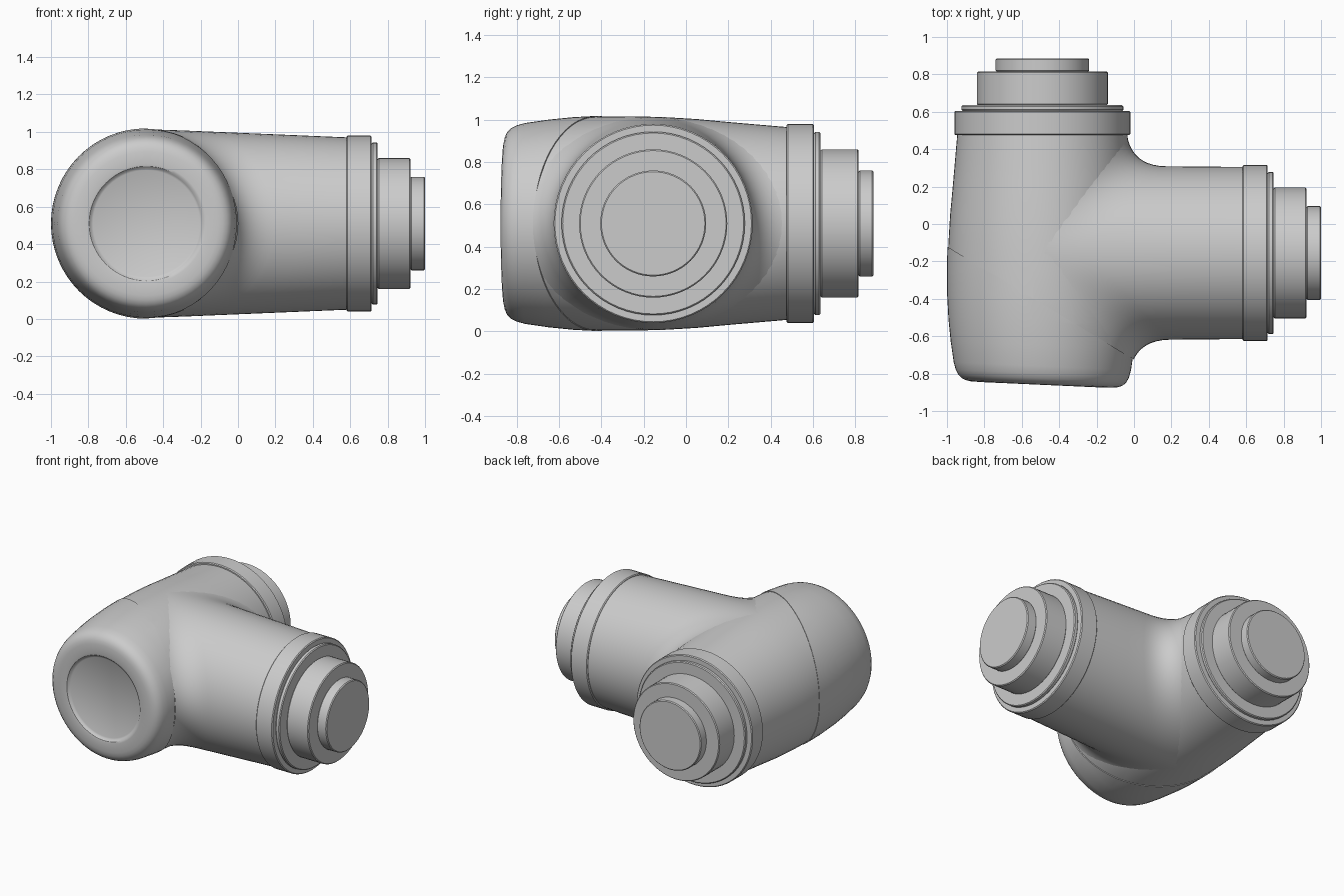
import bpy, bmesh, math
from mathutils import Vector

if "Cube" in bpy.data.objects:
    bpy.data.objects.remove(bpy.data.objects["Cube"])

CX, AY, CZ = -0.49, -0.155, 0.51      # main axis x, side arm axis y, axis height
SIDES = 64

grey = bpy.data.materials.new("light grey")
grey.diffuse_color = (0.6, 0.6, 0.6, 1)
grey.use_nodes = True
grey.node_tree.nodes["Principled BSDF"].inputs["Base Color"].default_value = grey.diffuse_color


def loft(bm, rings, close_start=False, close_end=False):
    """Skin a list of closed point rings."""
    loops = [[bm.verts.new(p) for p in ring] for ring in rings]
    n = len(loops[0])
    for a, b in zip(loops, loops[1:]):
        for i in range(n):
            j = (i + 1) % n
            bm.faces.new((a[i], a[j], b[j], b[i]))
    if close_start:
        bm.faces.new(loops[0])
    if close_end:
        bm.faces.new(loops[-1])


def finish(bm, name, angle):
    bmesh.ops.recalc_face_normals(bm, faces=bm.faces)
    me = bpy.data.meshes.new(name)
    bm.to_mesh(me)
    bm.free()
    ob = bpy.data.objects.new(name, me)
    bpy.context.collection.objects.link(ob)
    me.materials.append(grey)
    if angle:
        bpy.ops.object.select_all(action='DESELECT')
        ob.select_set(True)
        bpy.context.view_layer.objects.active = ob
        bpy.ops.object.shade_smooth_by_angle(angle=math.radians(angle))
    return ob


def ring_y(y, r, tilt=0.0, n=SIDES):
    """Circle around the main axis, optionally sheared along y."""
    pts = []
    for i in range(n):
        a = 2 * math.pi * i / n
        dx = r * math.cos(a)
        pts.append((CX + dx, y - tilt * dx, CZ + r * math.sin(a)))
    return pts


def ring_x(x, r, n=SIDES):
    return [(x, AY + r * math.cos(2 * math.pi * i / n), CZ + r * math.sin(2 * math.pi * i / n))
            for i in range(n)]


def slice_off(bm, keep_back, fill):
    """Cut along the slanted seam between the body and the end cap."""
    normal = Vector((0.61, 1.01, 0)).normalized()
    geom = bm.verts[:] + bm.edges[:] + bm.faces[:]
    cut = bmesh.ops.bisect_plane(bm, geom=geom, plane_co=(-1, -0.12, 0), plane_no=normal,
                                 clear_inner=keep_back, clear_outer=not keep_back)
    if fill:
        edges = [e for e in cut["geom_cut"] if isinstance(e, bmesh.types.BMEdge)]
        bmesh.ops.holes_fill(bm, edges=edges)


# Barrel outline along y: (y, radius)
BARREL = [(0.49, 0.458), (0.35, 0.47), (0.2, 0.483), (0.05, 0.497), (-0.1, 0.506),
          (-0.25, 0.51), (-0.4, 0.509), (-0.53, 0.502), (-0.65, 0.49), (-0.76, 0.474)]


def barrel_radius(y):
    for (y0, r0), (y1, r1) in zip(BARREL, BARREL[1:]):
        if y >= y1:
            return r0 + (r1 - r0) * min(1, max(0, (y - y0) / (y1 - y0)))
    return BARREL[-1][1]


# Main barrel
bm = bmesh.new()
loft(bm, [ring_y(y, r - 0.004) for y, r in BARREL], True, True)
slice_off(bm, True, True)
finish(bm, "main_barrel", 30)

# Slanted end cap with a rounded rim and a shallow round dish
bm = bmesh.new()
nose = [(-0.8, 0.463), (-0.825, 0.45), (-0.843, 0.432), (-0.853, 0.41), (-0.858, 0.385),
        (-0.86, 0.32), (-0.857, 0.306), (-0.846, 0.296), (-0.84, 0.285)]
loft(bm, [ring_y(y, r, 0.045) for y, r in BARREL + nose], True, True)
slice_off(bm, False, True)
finish(bm, "end_cap", 35)


# Side arm: a tube that flares smoothly into the barrel
def arm_strand(a):
    c, s = math.cos(a), math.sin(a)
    h = 0.503 * s

    def on_barrel(y, sink):
        r = barrel_radius(y) - sink
        return Vector((CX + math.sqrt(max(r * r - h * h, 0.0)), y, CZ + h))
    end = Vector((0.6, AY + 0.46 * c, CZ + 0.46 * s))
    corner = on_barrel(AY + 0.465 * c, 0)
    foot = on_barrel(corner.y + 0.18 * c, 0.008)
    d = end - corner
    start = corner + d * (0.19 / d.x)
    pts = []
    for k in range(11):
        t = k / 10
        pts.append(foot * (1 - t) ** 2 + corner * 2 * t * (1 - t) + start * t * t)
    return pts + [start.lerp(end, t) for t in (0.33, 0.66, 1)]


bm = bmesh.new()
strands = [arm_strand(2 * math.pi * i / SIDES) for i in range(SIDES)]
loft(bm, list(zip(*strands)))
slice_off(bm, True, False)
finish(bm, "side_arm", 40)


# Stepped collars on both open ends
def collar(name, ring, steps):
    bm = bmesh.new()
    b = 0.006
    rings = []
    for p0, p1, r in steps:
        rings += [ring(p0, r - b), ring(p0 + b, r), ring(p1 - b, r), ring(p1, r - b)]
    loft(bm, rings, True, True)
    finish(bm, name, 30)


collar("back_collar", ring_y,
       [(0.475, 0.605, 0.47), (0.605, 0.635, 0.433), (0.635, 0.815, 0.35), (0.815, 0.885, 0.25)])
collar("side_collar", ring_x,
       [(0.58, 0.715, 0.47), (0.715, 0.747, 0.433), (0.747, 0.922, 0.35), (0.922, 1.0, 0.25)])
